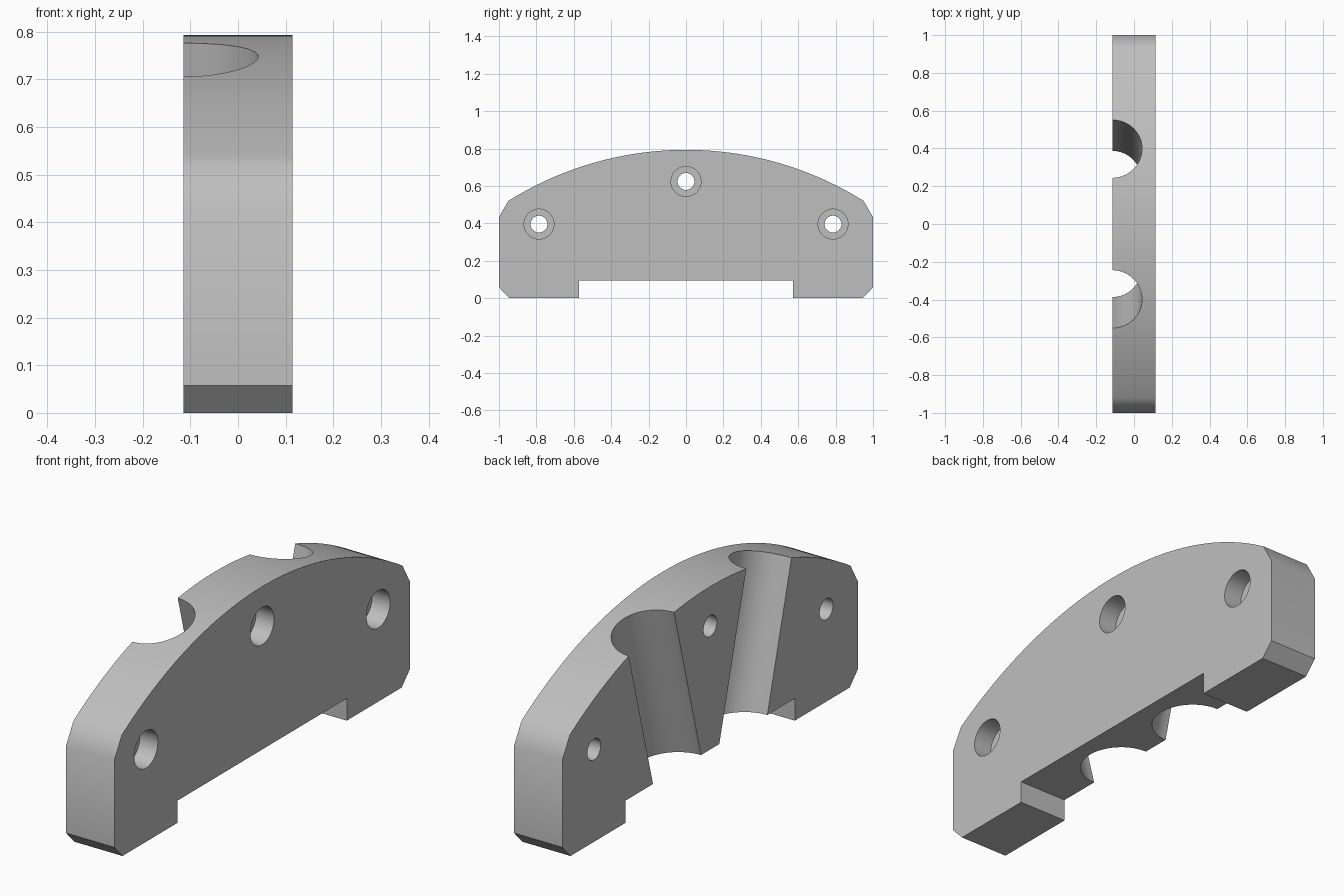
import bpy, bmesh, math
from mathutils import Vector, Matrix

old = bpy.data.objects.get("Cube")
if old:
    bpy.data.objects.remove(old, do_unlink=True)

HALF = 0.1145      # half thickness along x
TOP = 0.793
ARC_R = 1.789      # radius of the arched top
TILT = math.radians(15)

grey = bpy.data.materials.new("plain grey")
grey.use_nodes = True
GREY = (0.52, 0.52, 0.52, 1)
grey.diffuse_color = GREY
grey.node_tree.nodes["Principled BSDF"].inputs["Base Color"].default_value = GREY


def add_object(name, bm):
    bmesh.ops.recalc_face_normals(bm, faces=bm.faces)
    mesh = bpy.data.meshes.new(name)
    bm.to_mesh(mesh)
    bm.free()
    obj = bpy.data.objects.new(name, mesh)
    bpy.context.collection.objects.link(obj)
    mesh.materials.append(grey)
    return obj


def cylinder(name, radius, start, end):
    """Closed cylinder between two points."""
    start, end = Vector(start), Vector(end)
    axis = end - start
    place = Matrix.Translation((start + end) / 2) @ axis.to_track_quat('Z', 'Y').to_matrix().to_4x4()
    bm = bmesh.new()
    bmesh.ops.create_cone(bm, cap_ends=True, segments=64, radius1=radius,
                          radius2=radius, depth=axis.length, matrix=place)
    obj = add_object(name, bm)
    obj.hide_render = True
    return obj


# Arched plate: half outline from notch to crown, mirrored, then extruded
half = [(0.573, 0.095), (0.573, 0), (0.945, 0), (1, 0.058), (1, 0.433)]
STEPS = 32
for i in range(STEPS):
    y = 0.95 * (1 - i / STEPS)
    half.append((y, TOP - ARC_R + math.sqrt(ARC_R ** 2 - y ** 2)))
outline = half + [(0, TOP)] + [(-y, z) for y, z in reversed(half)]

bm = bmesh.new()
face = bm.faces.new([bm.verts.new((-HALF, y, z)) for y, z in outline])
side = bmesh.ops.extrude_face_region(bm, geom=[face])
bmesh.ops.translate(bm, vec=(2 * HALF, 0, 0),
                    verts=[v for v in side["geom"] if isinstance(v, bmesh.types.BMVert)])
plate = add_object("arched_plate", bm)

# Counterbored bolt holes, wide end on the +x side
cutters = []
for y, z in [(0, 0.624), (0.786, 0.396), (-0.786, 0.396)]:
    cutters.append(cylinder("bolt_bore", 0.045, (-0.3, y, z), (0.3, y, z)))
    cutters.append(cylinder("bolt_counterbore", 0.08, (HALF - 0.085, y, z), (0.3, y, z)))

# Two half-round grooves leaning together at the bottom of the -x side
for s in (1, -1):
    def on_axis(z):
        return (-HALF, s * (0.199 + z * math.tan(TILT)), z)
    cutters.append(cylinder("tilted_groove", 0.157, on_axis(-0.15), on_axis(1.1)))

bpy.ops.object.select_all(action='DESELECT')
bpy.context.view_layer.objects.active = plate
plate.select_set(True)
for cutter in cutters:
    mod = plate.modifiers.new(cutter.name, 'BOOLEAN')
    mod.operation = 'DIFFERENCE'
    mod.solver = 'EXACT'
    mod.object = cutter
    bpy.ops.object.modifier_apply(modifier=mod.name)
    bpy.data.objects.remove(cutter, do_unlink=True)

# Soft blend over the arch and its shoulders, crisp edges elsewhere
bpy.ops.object.shade_smooth_by_angle(angle=math.radians(33))
